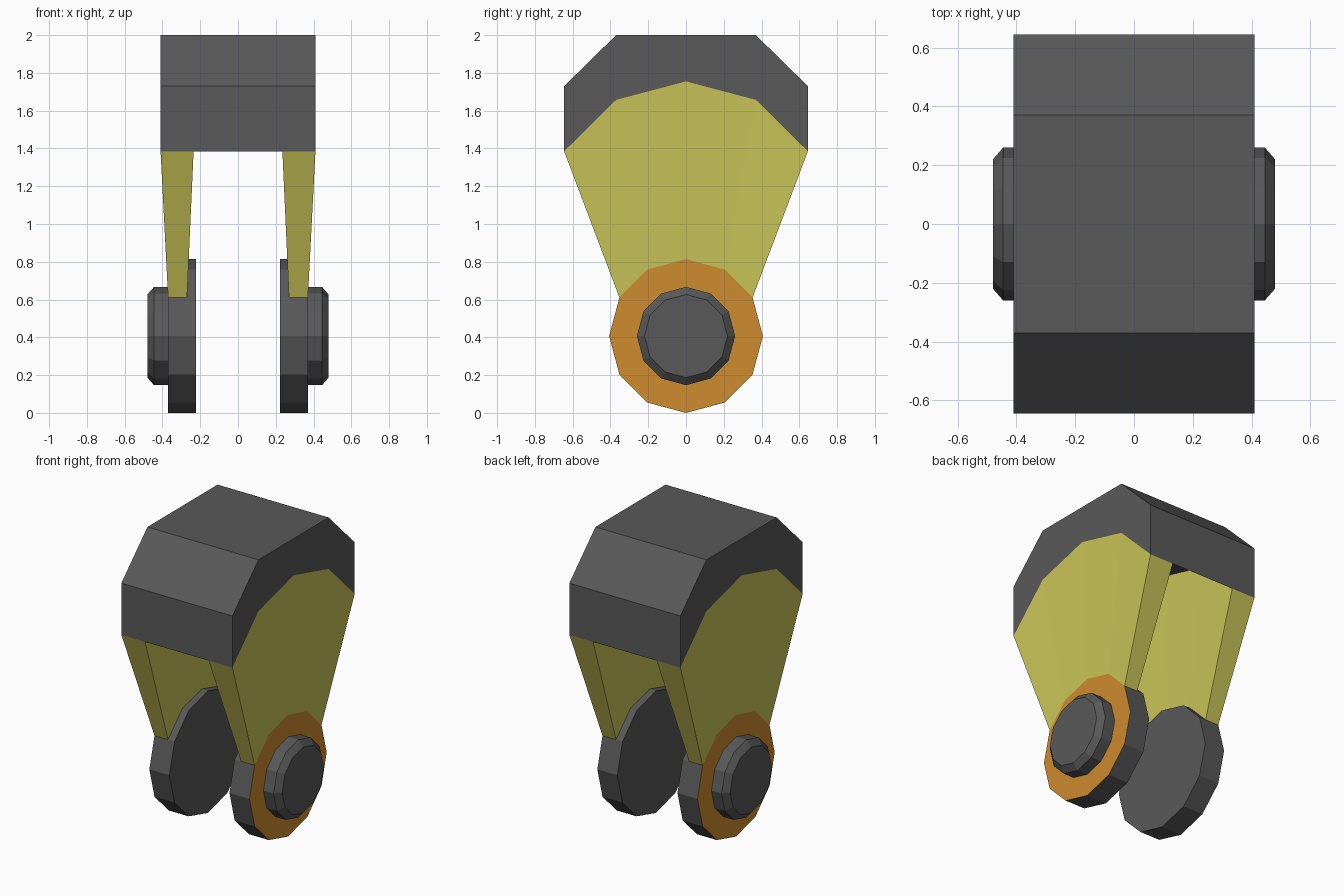
import bpy, bmesh, math

if "Cube" in bpy.data.objects:
    bpy.data.objects.remove(bpy.data.objects["Cube"])


def material(name, rgb):
    m = bpy.data.materials.new(name)
    m.diffuse_color = (*rgb, 1.0)
    m.use_nodes = True
    m.node_tree.nodes["Principled BSDF"].inputs["Base Color"].default_value = m.diffuse_color
    return m


GREY = material("dark grey", (0.1, 0.1, 0.1))
YELLOW = material("yellow", (0.59, 0.56, 0.098))
ORANGE = material("orange", (0.61, 0.26, 0.028))

AXLE_Z = 0.407
# (y, z) arch where the arms meet the cap block
ARCH = [(-0.645, 1.385), (-0.37, 1.657), (0, 1.755), (0.37, 1.657), (0.645, 1.385)]


def circle(r, n=12):
    """Ring of (y, z) points around the axle, the first one at the top."""
    return [(r * math.sin(2 * math.pi * i / n),
             AXLE_Z + r * math.cos(2 * math.pi * i / n)) for i in range(n)]


def loft(name, sections, mats, closed=True, caps=True, paint=None):
    """Bridge (x, points) sections; caps fill the first and last section."""
    bm = bmesh.new()
    rings = [[bm.verts.new((x, y, z)) for y, z in pts] for x, pts in sections]
    n = len(rings[0])
    for a, b in zip(rings, rings[1:]):
        for i in range(n if closed else n - 1):
            j = (i + 1) % n
            bm.faces.new((a[i], a[j], b[j], b[i]))
    if caps:
        bm.faces.new(rings[0])
        bm.faces.new(rings[-1])
    bmesh.ops.recalc_face_normals(bm, faces=bm.faces)
    if paint:
        for f in bm.faces:
            f.material_index = paint(f)
    me = bpy.data.meshes.new(name)
    bm.to_mesh(me)
    bm.free()
    for m in mats:
        me.materials.append(m)
    ob = bpy.data.objects.new(name, me)
    bpy.context.collection.objects.link(ob)
    return ob


def arm(name, s):
    """Tapered plate from the cap arch down to the top of the disc."""
    r = circle(0.407)
    low = [r[i] for i in (-2, -1, 0, 1, 2)]
    bm = bmesh.new()
    rows = [[bm.verts.new((s * x, y, z)) for y, z in pts] for x, pts in
            ((0.41, ARCH), (0.37, low), (0.27, low), (0.235, ARCH))]
    to, lo, li, ti = rows
    for a, b in ((to, lo), (lo, li), (li, ti), (ti, to)):
        for i in range(4):
            bm.faces.new((a[i], a[i + 1], b[i + 1], b[i]))
    for e in (0, 4):
        bm.faces.new((to[e], lo[e], li[e], ti[e]))
    bmesh.ops.recalc_face_normals(bm, faces=bm.faces)
    me = bpy.data.meshes.new(name)
    bm.to_mesh(me)
    bm.free()
    me.materials.append(YELLOW)
    bpy.context.collection.objects.link(bpy.data.objects.new(name, me))


# Cap block with arched underside
block = ARCH + [(0.645, 1.73), (0.37, 2.0), (-0.37, 2.0), (-0.645, 1.73)]
loft("cap_block", [(-0.41, block), (0.41, block)], [GREY])

for side, s in (("right", 1), ("left", -1)):
    arm(side + "_arm", s)
    # Joint disc, orange on its outer face
    disc = circle(0.407)
    loft(side + "_joint_disc", [(s * 0.222, disc), (s * 0.37, disc)], [GREY, ORANGE],
         paint=lambda f: int(f.normal.x * s > 0.9))
    # Hub with bevelled outer edge
    loft(side + "_hub", [(s * 0.37, circle(0.26)), (s * 0.445, circle(0.26)),
                         (s * 0.48, circle(0.22))], [GREY])
